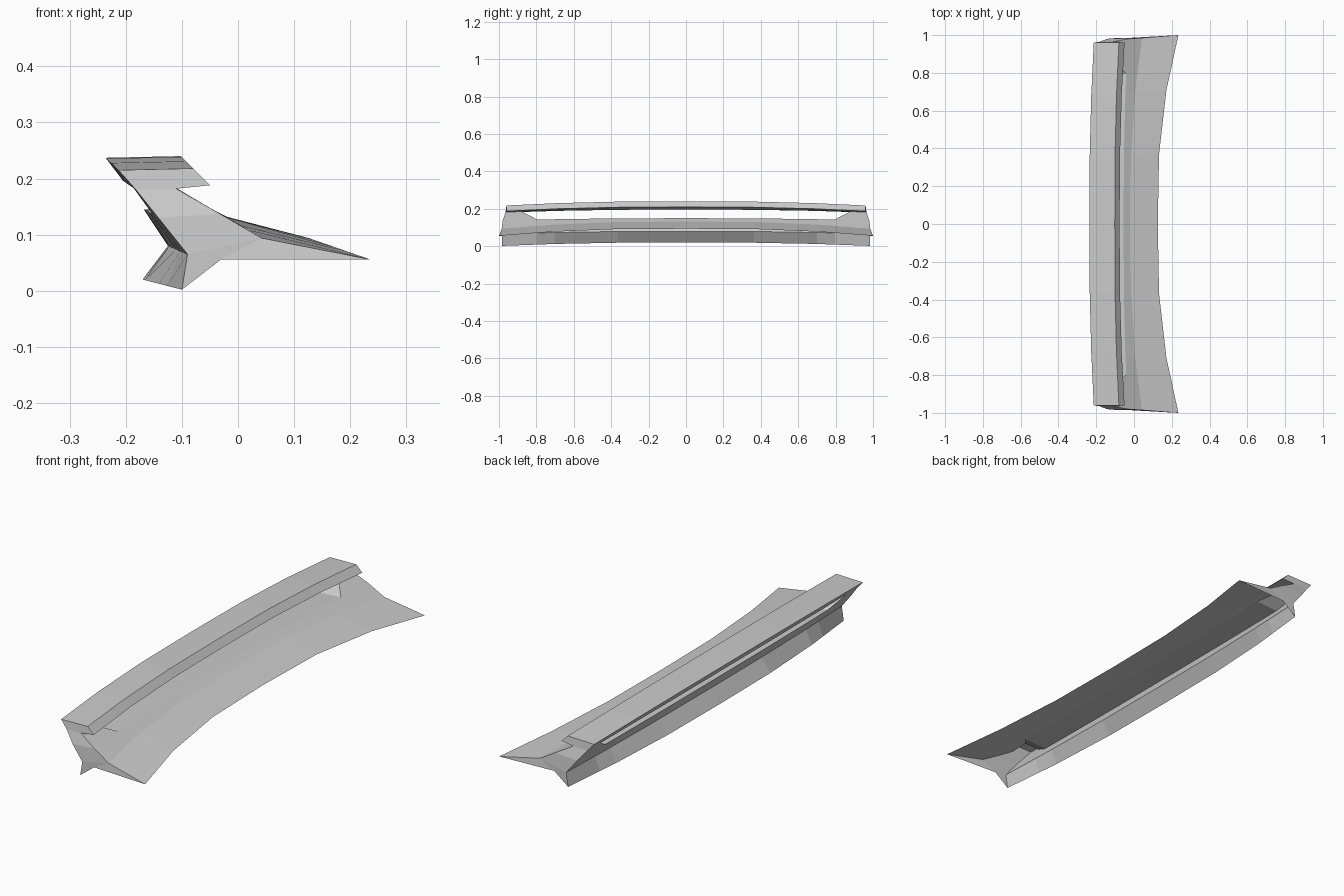
import bpy

cube = bpy.data.objects.get("Cube")
if cube:
    bpy.data.objects.remove(cube, do_unlink=True)

gray = bpy.data.materials.new("light_gray")
gray.use_nodes = True
gray.diffuse_color = (0.6, 0.6, 0.6, 1)
gray.node_tree.nodes["Principled BSDF"].inputs["Base Color"].default_value = (0.6, 0.6, 0.6, 1)

# Cross-section corners: (centre x, centre z, end x, end z, half length)
SECTION = {
    "lip_bottom":  (-0.170, 0.020, -0.100, 0.002, 0.985),
    "lip_top":     (-0.125, 0.080, -0.090, 0.065, 0.985),
    "slot_rear_low":  (-0.168, 0.145, -0.142, 0.130, 0.98),
    "slot_rear_high": (-0.205, 0.196, -0.182, 0.180, 0.965),
    "wing_rear":   (-0.236, 0.237, -0.213, 0.215, 0.96),
    "wing_front":  (-0.102, 0.240, -0.080, 0.218, 0.96),
    "wing_lip":    (-0.076, 0.210, -0.050, 0.188, 0.96),
    "wing_under":  (-0.135, 0.203, -0.110, 0.182, 0.965),
    "slot_front":  (-0.055, 0.150, -0.032, 0.137, 0.98),
    "crease":      (-0.020, 0.132, 0.042, 0.094, 0.985),
    "flare_edge":  (0.126, 0.094, 0.235, 0.056, 1.0),
    "cap_corner":  (-0.030, 0.056, -0.030, 0.056, 0.985),
}
BENDS = [(0, 0), (0.37, 0.06), (0.71, 0.42), (1, 1)]
HALF = [0.37, 0.71, 0.84, 1]
STATIONS = [-s for s in reversed(HALF)] + [0] + HALF
SLOT_END = 0.84


def bend(t):
    """How far the section has moved from centre shape to end shape."""
    for (a, u), (b, v) in zip(BENDS, BENDS[1:]):
        if t <= b:
            return u + (v - u) * (t - a) / (b - a)
    return 1


def corner(name, station):
    cx, cz, ex, ez, length = SECTION[name]
    side, t = (1 if station > 0 else -1), abs(station)
    if t == SLOT_END:  # slot ends slope outwards towards the wing
        t = 0.91 if name in ("slot_rear_high", "wing_under") else 0.81
    w = bend(t)
    return (cx + (ex - cx) * w, side * t * length, cz + (ez - cz) * w)


def make(name, polygons):
    verts, faces = [], []
    for poly in polygons:
        faces.append(range(len(verts), len(verts) + len(poly)))
        verts += poly
    mesh = bpy.data.meshes.new(name)
    mesh.from_pydata(verts, [], [list(f) for f in faces])
    mesh.materials.append(gray)
    obj = bpy.data.objects.new(name, mesh)
    bpy.context.collection.objects.link(obj)
    # Merge the shared corners of neighbouring panels
    weld = obj.modifiers.new("weld", 'WELD')
    weld.merge_threshold = 0.0005
    return obj


def strip(name, corners, stations):
    polys = []
    for a, b in zip(stations, stations[1:]):
        for p, q in zip(corners, corners[1:]):
            polys.append([corner(p, a), corner(p, b), corner(q, b), corner(q, a)])
    make(name, polys)


def plates(name, shapes, station):
    polys = []
    for shape in shapes:
        pts = [corner(c, station) for c in shape]
        polys.append(pts if station < 0 else pts[::-1])
    make(name, polys)


# Full-length skins
strip("lower_lip", ["lip_top", "lip_bottom"][::-1], STATIONS[::-1])
strip("rear_panel", ["lip_top", "slot_rear_low"], STATIONS[::-1])
strip("wing_blade", ["slot_rear_high", "wing_rear", "wing_front", "wing_lip", "wing_under"],
      STATIONS[::-1])
strip("front_flare", ["slot_front", "crease", "flare_edge"], STATIONS[::-1])

# Slot through the middle
INNER = STATIONS[1:-1]
strip("slot_floor", ["slot_rear_low", "slot_front"], INNER[::-1])
strip("slot_ceiling", ["wing_under", "slot_rear_high"], INNER[::-1])

# Wing supports and end caps, mirrored
SUPPORT = ["slot_rear_low", "slot_front", "wing_under", "slot_rear_high"]
CAP = [
    ["slot_rear_high", "wing_under", "wing_lip", "wing_front", "wing_rear"],
    SUPPORT,
    ["lip_top", "crease", "slot_front", "slot_rear_low"],
    ["lip_bottom", "cap_corner", "crease", "lip_top"],
    ["cap_corner", "flare_edge", "crease"],
]
for label, side in (("front", -1), ("back", 1)):
    plates(label + "_end_cap", CAP, side)
    plates(label + "_slot_wall", [SUPPORT[::-1]], side * SLOT_END)
    ends = sorted([side * SLOT_END, side], reverse=True)
    strip(label + "_support_rear", ["slot_rear_low", "slot_rear_high"], ends)
    strip(label + "_support_front", ["wing_under", "slot_front"], ends)
